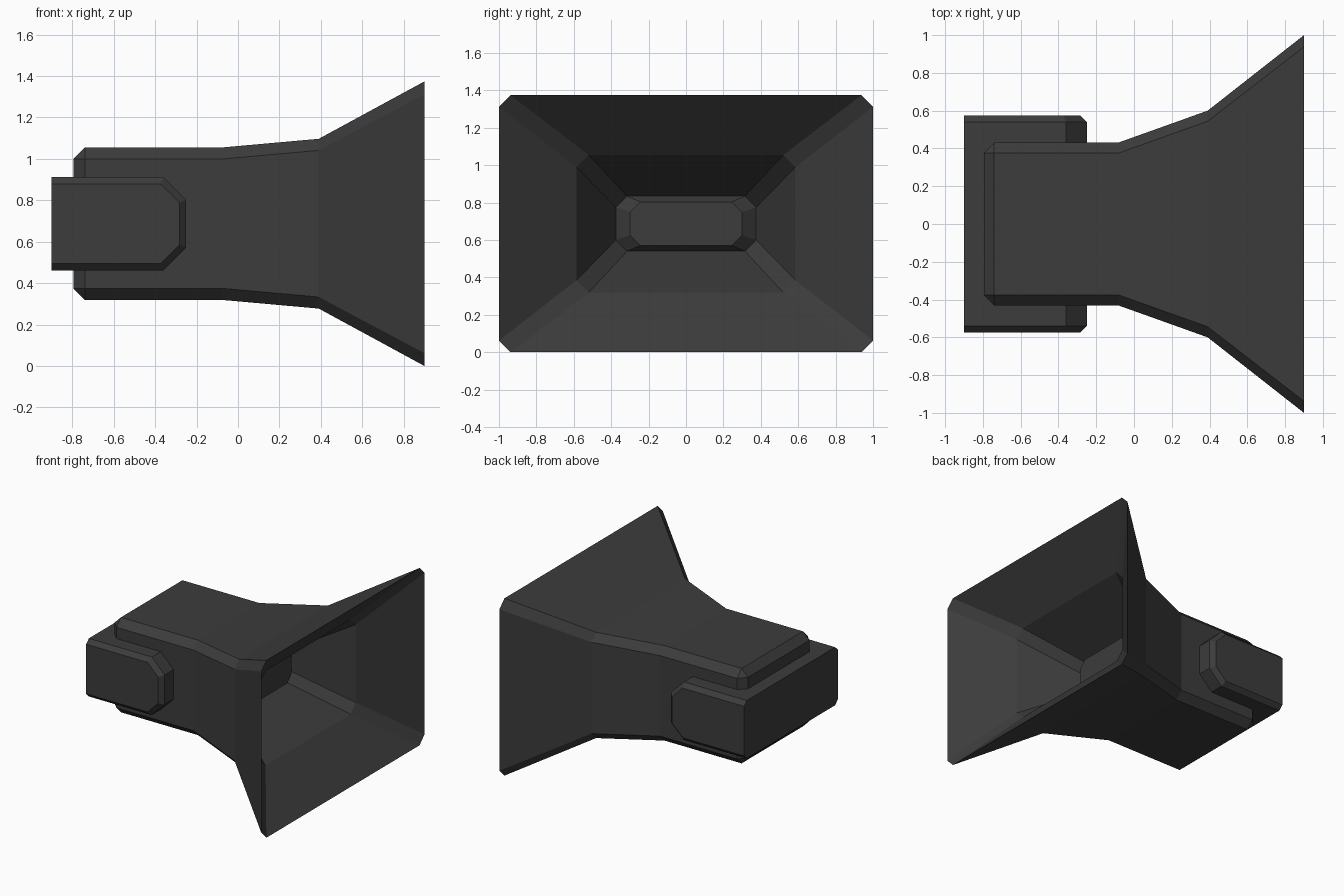
import bpy, bmesh

cube = bpy.data.objects.get("Cube")
if cube:
    bpy.data.objects.remove(cube, do_unlink=True)

MID_Z = 0.687

charcoal = bpy.data.materials.new("charcoal plastic")
charcoal.use_nodes = True
colour = (0.045, 0.045, 0.045, 1)
charcoal.diffuse_color = colour
charcoal.node_tree.nodes["Principled BSDF"].inputs["Base Color"].default_value = colour


def octagon(a, b, c):
    """Rectangle of half sizes a, b with corners cut by c."""
    return [(a, b - c), (a - c, b), (c - a, b), (-a, b - c),
            (-a, c - b), (c - a, -b), (a - c, -b), (a, c - b)]


def loft(name, rings):
    """Skin a list of matching point rings and cap both ends."""
    bm = bmesh.new()
    loops = [[bm.verts.new(p) for p in ring] for ring in rings]
    for low, high in zip(loops, loops[1:]):
        n = len(low)
        for i in range(n):
            j = (i + 1) % n
            bm.faces.new((low[i], low[j], high[j], high[i]))
    bm.faces.new(loops[0])
    bm.faces.new(loops[-1])
    bmesh.ops.remove_doubles(bm, verts=bm.verts, dist=0.0005)
    bmesh.ops.recalc_face_normals(bm, faces=bm.faces)
    mesh = bpy.data.meshes.new(name)
    bm.to_mesh(mesh)
    bm.free()
    mesh.materials.append(charcoal)
    obj = bpy.data.objects.new(name, mesh)
    bpy.context.collection.objects.link(obj)
    return obj


# Flared horn: x, half width, half height, corner cut
# Outside from the rear to the rim, then inside down to the raised plug
sections = [
    (-0.795, 0.375, 0.313, 0),
    (-0.74, 0.432, 0.368, 0.056),
    (-0.08, 0.432, 0.368, 0.056),
    (0.39, 0.60, 0.41, 0.056),
    (0.90, 1.00, 0.687, 0.062),
    (0.60, 0.585, 0.367, 0.065),
    (0.19, 0.375, 0.147, 0.06),
    (0.25, 0.30, 0.117, 0.055),
]
loft("flared_horn", [[(x, y, MID_Z + z) for y, z in octagon(a, b, c)]
                     for x, a, b, c in sections])


# Cross housing: blunt-nosed side profile run across the width
def housing_ring(y, inset):
    nose, half, cut = -0.25 - inset, 0.225 - inset, 0.11 - inset * 0.6
    profile = [(-0.9, half), (nose - cut, half), (nose, half - cut)]
    profile += [(x, -z) for x, z in reversed(profile)]
    return [(x, y, MID_Z + z) for x, z in profile]


loft("cross_housing", [housing_ring(-0.574, 0.033), housing_ring(-0.541, 0),
                       housing_ring(0.541, 0), housing_ring(0.574, 0.033)])
